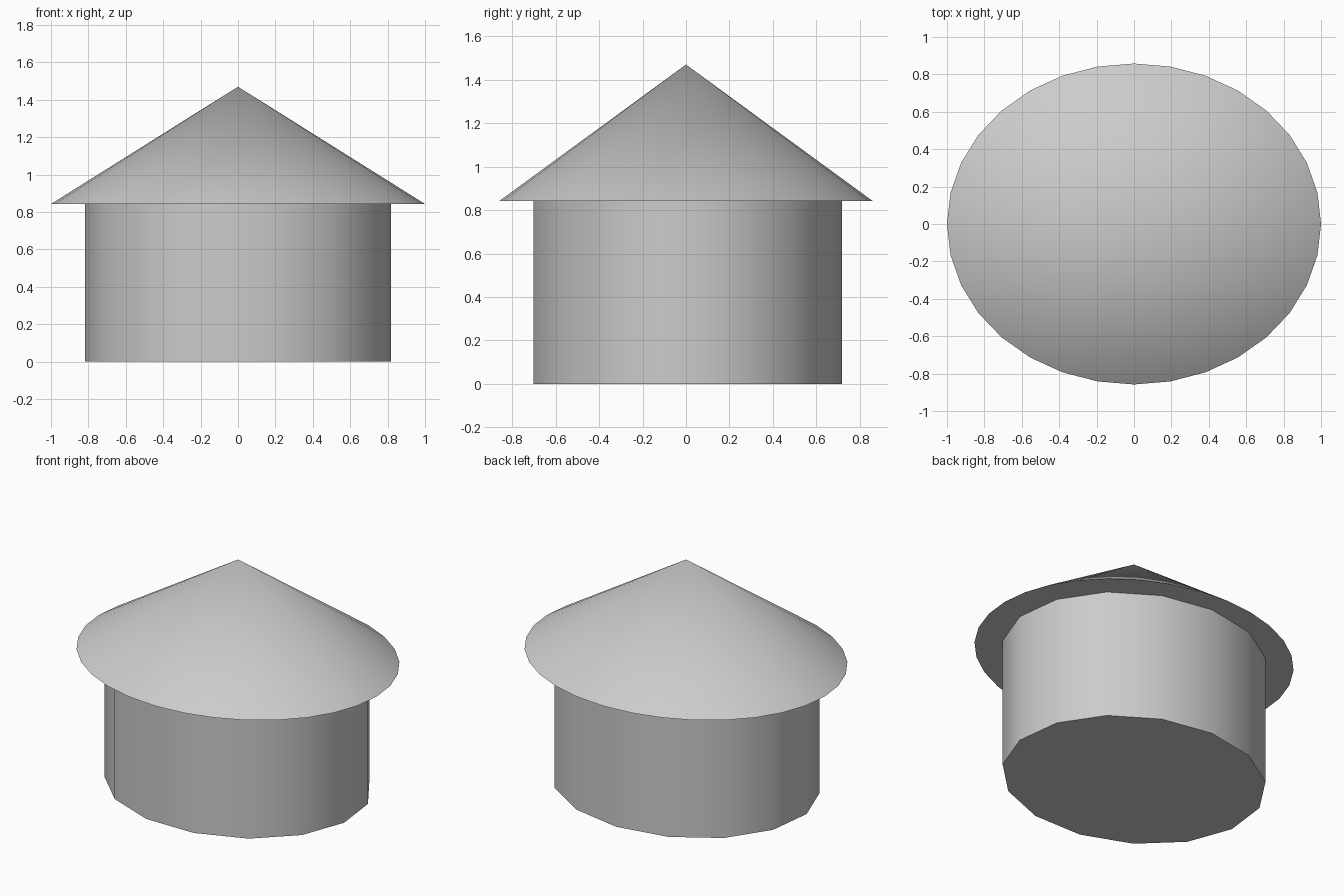
import bpy
import math

cube = bpy.data.objects.get("Cube")
if cube:
    bpy.data.objects.remove(cube, do_unlink=True)

# One plain grey for the whole hut
grey = bpy.data.materials.new("light_grey")
grey.use_nodes = True
grey.diffuse_color = (0.6, 0.6, 0.6, 1)
grey.node_tree.nodes["Principled BSDF"].inputs["Base Color"].default_value = (0.6, 0.6, 0.6, 1)


def tapered(name, sides, rx, ry, z0, z1, top):
    """Capped oval cylinder (top=1) or cone (top=0) between two heights."""
    bpy.ops.mesh.primitive_cone_add(vertices=sides, radius1=1, radius2=top,
                                    depth=z1 - z0, location=(0, 0, (z0 + z1) / 2))
    obj = bpy.context.object
    obj.name = name
    obj.scale = (rx, ry, 1)
    bpy.ops.object.transform_apply(location=False, rotation=False, scale=True)
    obj.data.materials.append(grey)
    bpy.ops.object.shade_smooth_by_angle(angle=math.radians(30))
    return obj


# Round wall with few sides
tapered("wall", 15, 0.823, 0.718, 0, 0.843, 1)
# Overhanging pointed roof
tapered("roof", 32, 1.0, 0.858, 0.843, 1.47, 0)
